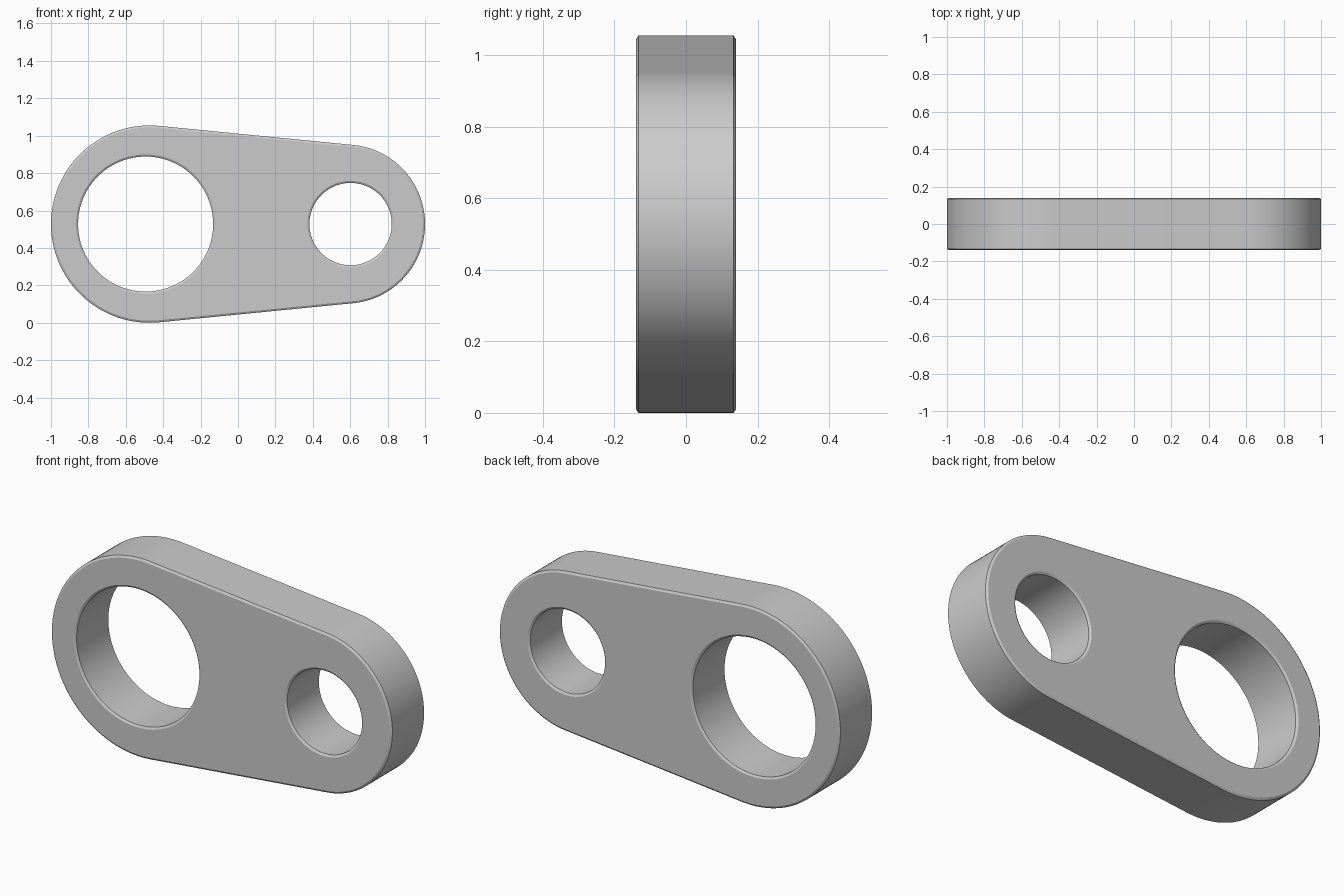
import bpy
import bmesh
from math import asin, cos, sin, pi, radians

cube = bpy.data.objects.get("Cube")
if cube:
    bpy.data.objects.remove(cube, do_unlink=True)

HALF = 0.14        # half thickness
CHAMFER_Y = 0.007  # chamfer depth along the thickness
CHAMFER_R = 0.011  # chamfer width on the face
MID_Z = 0.5275
BIG_X, BIG_R = -0.4725, 0.5275
SMALL_X, SMALL_R = 0.575, 0.425


def arc(cx, r, start, end, steps):
    angles = [start + (end - start) * i / steps for i in range(steps + 1)]
    return [(cx + r * cos(a), MID_Z + r * sin(a)) for a in angles]


def body_outline(inset):
    # Two arcs joined by their common tangents
    t = pi / 2 - asin((BIG_R - SMALL_R) / (SMALL_X - BIG_X))
    return (arc(SMALL_X, SMALL_R - inset, -t, t, 56)
            + arc(BIG_X, BIG_R - inset, t, 2 * pi - t, 72))


def hole_outline(cx, r):
    return lambda inset: arc(cx, r + inset, 0, 2 * pi, 96)[:-1]


def add_wall(bm, outline):
    # Four rings: front chamfer, straight wall, back chamfer
    wall = HALF - CHAMFER_Y
    rings = []
    for y, inset in ((-HALF, CHAMFER_R), (-wall, 0), (wall, 0), (HALF, CHAMFER_R)):
        rings.append([bm.verts.new((x, y, z)) for x, z in outline(inset)])
    count = len(rings[0])
    for a, b in zip(rings, rings[1:]):
        for i in range(count):
            j = (i + 1) % count
            bm.faces.new((a[i], a[j], b[j], b[i]))
    return rings[0], rings[-1]


def ring_edges(bm, ring):
    return [bm.edges.get((ring[i - 1], ring[i])) for i in range(len(ring))]


# Link plate: outer wall, two bores, then the flat faces between them
bm = bmesh.new()
outlines = (body_outline, hole_outline(-0.494, 0.361), hole_outline(0.602, 0.220))
ends = [add_wall(bm, outline) for outline in outlines]
for side in (0, 1):
    edges = [e for pair in ends for e in ring_edges(bm, pair[side])]
    bmesh.ops.triangle_fill(bm, use_beauty=True, edges=edges, normal=(0, 2 * side - 1, 0))
bmesh.ops.recalc_face_normals(bm, faces=bm.faces)

mesh = bpy.data.meshes.new("link_plate")
bm.to_mesh(mesh)
bm.free()
plate = bpy.data.objects.new("link_plate", mesh)
bpy.context.collection.objects.link(plate)

# Light grey finish
grey = bpy.data.materials.new("light_grey")
grey.use_nodes = True
colour = (0.6, 0.6, 0.6, 1)
grey.diffuse_color = colour
grey.node_tree.nodes["Principled BSDF"].inputs["Base Color"].default_value = colour
mesh.materials.append(grey)

bpy.ops.object.select_all(action="DESELECT")
plate.select_set(True)
bpy.context.view_layer.objects.active = plate
bpy.ops.object.shade_smooth_by_angle(angle=radians(25))
